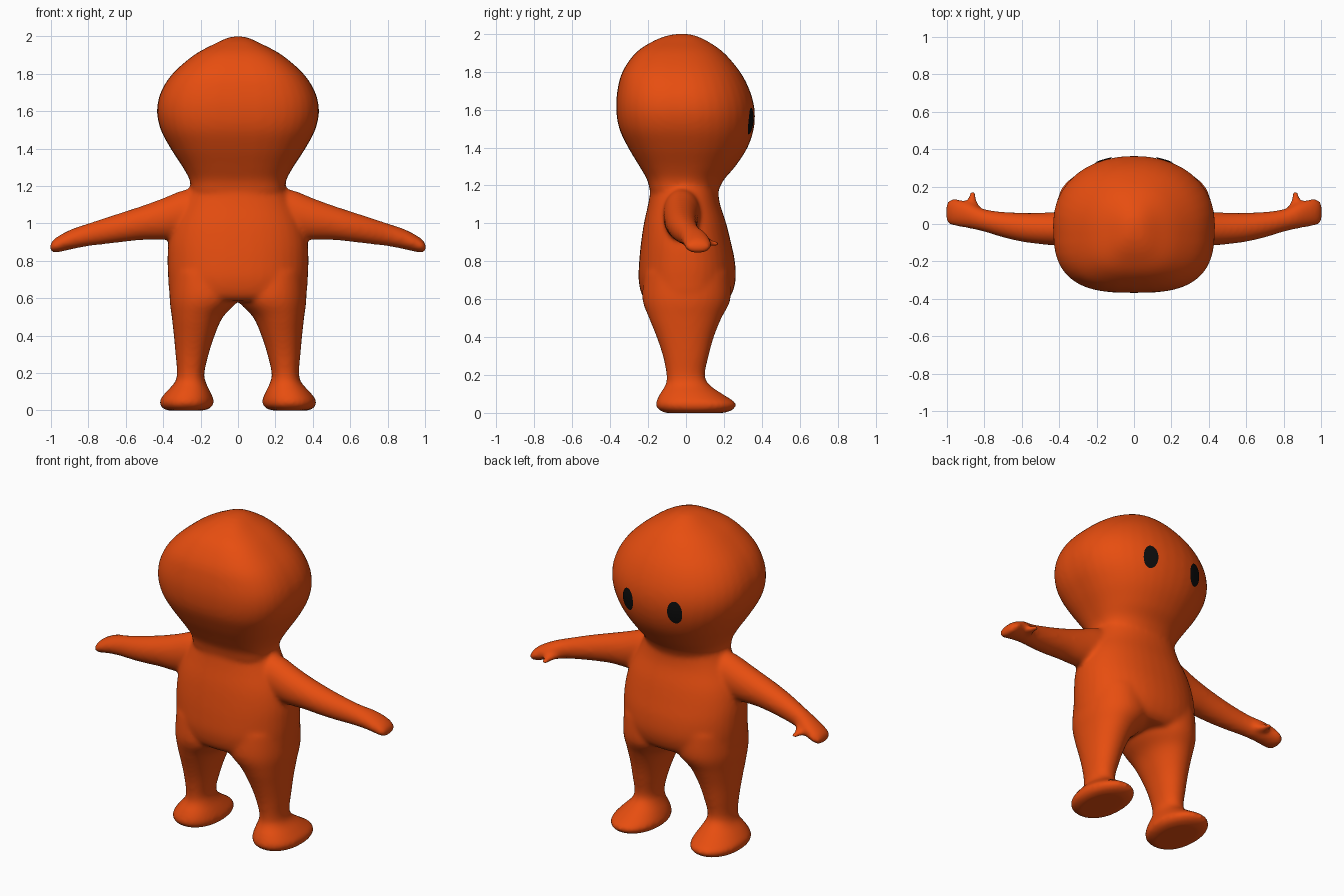
import bpy, bmesh, math
from mathutils import Vector
from mathutils.bvhtree import BVHTree

if "Cube" in bpy.data.objects:
    bpy.data.objects.remove(bpy.data.objects["Cube"])


def material(name, color):
    m = bpy.data.materials.new(name)
    m.diffuse_color = (*color, 1)
    m.use_nodes = True
    m.node_tree.nodes["Principled BSDF"].inputs["Base Color"].default_value = m.diffuse_color
    return m


orange = material("orange skin", (0.80, 0.075, 0.005))
black = material("black eye", (0.004, 0.004, 0.004))


def refine(rows, steps=5):
    """Catmull-Rom interpolation between cross-sections."""
    out = []
    for i in range(len(rows) - 1):
        p0, p1 = rows[max(i - 1, 0)], rows[i]
        p2, p3 = rows[i + 1], rows[min(i + 2, len(rows) - 1)]
        for s in range(steps):
            t = s / steps
            out.append([0.5 * (2 * b + (c - a) * t + (2 * a - 5 * b + 4 * c - d) * t * t
                               + (3 * b - a - 3 * c + d) * t ** 3)
                        for a, b, c, d in zip(p0, p1, p2, p3)])
    return out + [list(rows[-1])]


def loft(bm, rows, axis="z", side=1, front=2.0, back=2.0, n=40):
    """Skin rows of (position, a_min, a_max, b_min, b_max) along an axis."""
    rings = []
    for p, a0, a1, b0, b1 in refine(rows):
        ring = []
        for k in range(n):
            t = 2 * math.pi * k / n
            c, s = math.cos(t), math.sin(t)
            e = 2 / (front if s > 0 else back)
            a = (a0 + a1) / 2 + (a1 - a0) / 2 * math.copysign(abs(c) ** e, c)
            b = (b0 + b1) / 2 + (b1 - b0) / 2 * math.copysign(abs(s) ** e, s)
            x, y, z = {"z": (a, b, p), "x": (p, a, b), "y": (a, p, b)}[axis]
            ring.append(bm.verts.new((x * side, y, z)))
        rings.append(ring)
    faces = [bm.faces.new((r[k], r[(k + 1) % n], q[(k + 1) % n], q[k]))
             for r, q in zip(rings, rings[1:]) for k in range(n)]
    faces += [bm.faces.new(rings[0]), bm.faces.new(rings[-1])]
    bmesh.ops.recalc_face_normals(bm, faces=faces)


# Half width, back and front by height
head = [(1.17, .25, -.19, .17), (1.23, .258, -.205, .20), (1.3, .295, -.245, .26),
        (1.4, .36, -.305, .325), (1.5, .413, -.352, .358), (1.6, .433, -.368, .362),
        (1.7, .413, -.362, .337), (1.8, .35, -.335, .285), (1.9, .235, -.265, .2),
        (1.96, .125, -.175, .115), (1.99, .06, -.1, .05), (2.0, .015, -.04, 0)]
torso = [(.585, .30, -.20, .20), (.62, .362, -.232, .238), (.7, .373, -.25, .262),
         (.8, .377, -.247, .258), (.9, .372, -.237, .237), (1.0, .348, -.222, .212),
         (1.1, .30, -.2, .18), (1.17, .265, -.188, .17), (1.24, .24, -.18, .17)]
leg = [(.74, .01, .36, -.22, .23), (.6, -.005, .366, -.23, .235), (.5, .08, .354, -.195, .187),
       (.4, .125, .343, -.155, .147), (.3, .157, .334, -.122, .12), (.2, .18, .326, -.103, .1),
       (.15, .172, .338, -.107, .122), (.1, .148, .383, -.138, .192),
       (.055, .13, .418, -.158, .26), (.025, .135, .415, -.153, .258),
       (.006, .16, .395, -.125, .225), (0, .18, .375, -.11, .2)]
arm = [(.2, -.12, .08, .95, 1.19), (.3, -.12, .075, .92, 1.175), (.4, -.117, .066, .912, 1.135),
       (.5, -.108, .06, .912, 1.098), (.6, -.095, .06, .902, 1.065), (.7, -.072, .065, .89, 1.033),
       (.8, -.042, .08, .878, 1.0), (.88, -.024, .115, .863, .973), (.94, -.014, .132, .85, .944),
       (.98, -.006, .132, .842, .918), (1.0, .008, .115, .85, .895), (1.006, .03, .09, .862, .88)]
thumb = [(.05, .80, .91, .885, .945), (.09, .82, .91, .88, .935), (.12, .838, .898, .878, .92),
         (.15, .842, .884, .876, .91), (.178, .846, .874, .878, .902)]

bm = bmesh.new()
loft(bm, [(z, -w, w, b, f) for z, w, b, f in head], front=2.15, back=2.9)
loft(bm, [(z, -w, w, b, f) for z, w, b, f in torso], front=2.2, back=2.3)
for side in (-1, 1):
    loft(bm, leg, "z", side, 2.1, 2.2)
    loft(bm, arm, "x", side)
    loft(bm, thumb, "y", side, n=20)
raw = bpy.data.meshes.new("body")
bm.to_mesh(raw)
bm.free()

# Fuse the parts into one soft skin
body = bpy.data.objects.new("body", raw)
bpy.context.collection.objects.link(body)
fuse = body.modifiers.new("fuse", "REMESH")
fuse.mode = "VOXEL"
fuse.voxel_size = 0.012
soften = body.modifiers.new("soften", "SMOOTH")
soften.factor = 0.5
soften.iterations = 12
dg = bpy.context.evaluated_depsgraph_get()
skin = bpy.data.meshes.new_from_object(body.evaluated_get(dg))
body.modifiers.clear()
body.data = skin
skin.materials.clear()
skin.materials.append(orange)
for p in skin.polygons:
    p.use_smooth = True
    p.material_index = 0

# Oval eyes laid onto the face
tree = BVHTree.FromPolygons([v.co for v in skin.vertices], [p.vertices for p in skin.polygons])
for side, label in ((-1, "left_eye"), (1, "right_eye")):
    bm = bmesh.new()

    def on_face(r, t):
        x = side * 0.16 + 0.043 * r * math.cos(t)
        z = 1.54 + 0.069 * r * math.sin(t)
        hit = tree.ray_cast(Vector((x, 2, z)), Vector((0, -1, 0)))
        return bm.verts.new(hit[0] + hit[1] * 0.005)

    n = 28
    center = on_face(0, 0)
    rings = [[on_face(r / 4, 2 * math.pi * k / n) for k in range(n)] for r in range(1, 5)]
    for k in range(n):
        j = (k + 1) % n
        bm.faces.new((center, rings[0][j], rings[0][k]))
        for a, b in zip(rings, rings[1:]):
            bm.faces.new((a[k], a[j], b[j], b[k]))
    for f in bm.faces:
        f.normal_update()
        if f.normal.y < 0:
            f.normal_flip()
        f.smooth = True
    me = bpy.data.meshes.new(label)
    bm.to_mesh(me)
    bm.free()
    me.materials.append(black)
    bpy.context.collection.objects.link(bpy.data.objects.new(label, me))
